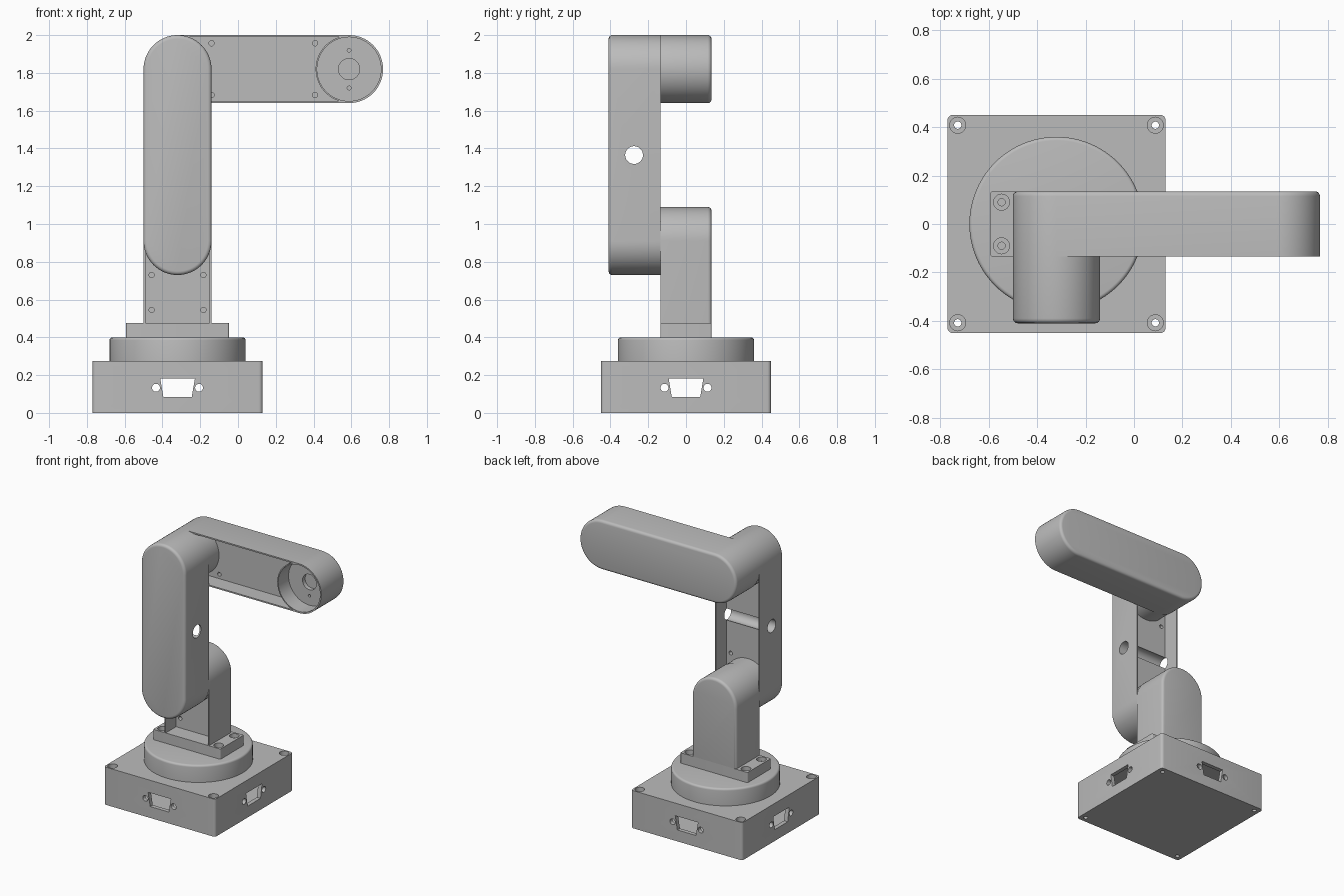
import bpy, bmesh
from math import cos, sin, pi
from mathutils import Vector

if "Cube" in bpy.data.objects:
    bpy.data.objects.remove(bpy.data.objects["Cube"])

grey = bpy.data.materials.new("machined_grey")
grey.use_nodes = True
GREY = (0.5, 0.5, 0.5, 1)
grey.diffuse_color = GREY
grey.node_tree.nodes["Principled BSDF"].inputs["Base Color"].default_value = GREY

X, Y, Z = Vector((1, 0, 0)), Vector((0, 1, 0)), Vector((0, 0, 1))
CX = -0.32          # column axis
JOINT_Y = -0.135    # plane where the links meet
R = 0.18            # link half width
POCKET = 0.12       # depth of the link recesses
WALL = 0.01


# ---- profiles ----
def arc(u, v, r, start, end, n):
    return [(u + r * cos(start + (end - start) * i / n),
             v + r * sin(start + (end - start) * i / n)) for i in range(n + 1)]


def circle(r, u=0, v=0, n=48):
    return arc(u, v, r, 0, 2 * pi, n)[:-1]


def pill(length, r, square=False):
    end = [(length, -r), (length, r)] if square else arc(length, 0, r, -pi / 2, pi / 2, 32)
    return arc(0, 0, r, pi / 2, 3 * pi / 2, 32) + end


def rounded_rect(hx, hy, r):
    pts = []
    for i, (sx, sy) in enumerate([(1, 1), (-1, 1), (-1, -1), (1, -1)]):
        pts += arc(sx * (hx - r), sy * (hy - r), r, i * pi / 2, (i + 1) * pi / 2, 5)
    return pts


# ---- solids ----
def prism(name, pts, origin, axes, depth, bevel=0):
    """Extrude a profile along the third axis, rounding the far rim."""
    U, V, W = axes
    o = Vector(origin)
    bm = bmesh.new()
    near = [bm.verts.new(o + U * u + V * v) for u, v in pts]
    far = [bm.verts.new(o + U * u + V * v + W * depth) for u, v in pts]
    bm.faces.new(near)
    cap = bm.faces.new(far)
    n = len(pts)
    for i in range(n):
        j = (i + 1) % n
        bm.faces.new((near[i], near[j], far[j], far[i]))
    bmesh.ops.recalc_face_normals(bm, faces=bm.faces)
    if bevel:
        bmesh.ops.bevel(bm, geom=list(cap.edges), offset=bevel, segments=4,
                        profile=0.5, affect='EDGES')
    mesh = bpy.data.meshes.new(name)
    bm.to_mesh(mesh)
    bm.free()
    mesh.materials.append(grey)
    ob = bpy.data.objects.new(name, mesh)
    bpy.context.collection.objects.link(ob)
    return ob


def cut(ob, pts, origin, axes, depth):
    cutter = prism("cutter", pts, origin, axes, depth)
    cutter.hide_render = True
    mod = ob.modifiers.new("cut", 'BOOLEAN')
    mod.operation, mod.solver, mod.object = 'DIFFERENCE', 'EXACT', cutter
    bpy.context.view_layer.objects.active = ob
    bpy.ops.object.modifier_apply(modifier=mod.name)
    bpy.data.objects.remove(cutter)


UP = (X, Y, Z)
DOWN = (X, Y, -Z)
parts = []

# ---- base box: hollow, with corner posts ----
base = prism("base_box", rounded_rect(0.45, 0.45, 0.02), (CX, 0, 0), UP, 0.275)
a, b = 0.42, 0.35
cross = [(a, b), (b, b), (b, a), (-b, a), (-b, b), (-a, b),
         (-a, -b), (-b, -b), (-b, -a), (b, -a), (b, -b), (a, -b)]
cut(base, cross, (CX, 0, 0.03), UP, 0.215)

# connector openings through all four walls
socket = [(-0.092, 0.05), (-0.075, -0.05), (0.075, -0.05), (0.092, 0.05)]
for axes, origin in [((X, Z, Y), (CX, -0.5, 0.133)), ((Y, Z, X), (CX - 0.5, 0, 0.133))]:
    for shape in (socket, circle(0.021, -0.114, 0, 24), circle(0.021, 0.114, 0, 24)):
        cut(base, shape, origin, axes, 1.0)

# counterbored corner screws
for sx in (-1, 1):
    for sy in (-1, 1):
        at = (CX + sx * 0.408, sy * 0.408, 0.28)
        cut(base, circle(0.033, n=32), at, DOWN, 0.04)
        cut(base, circle(0.015, n=24), at, DOWN, 0.4)
parts.append(base)

# ---- turntable and mounting flange ----
parts.append(prism("turntable", circle(0.36, n=96), (CX, 0, 0.27), UP, 0.13, 0.015))
flange = prism("shoulder_flange", rounded_rect(0.272, 0.135, 0.008), (CX, 0, 0.395), UP, 0.08)
for sx in (-1, 1):
    for sy in (-1, 1):
        at = (CX + sx * 0.227, sy * 0.09, 0.48)
        cut(flange, circle(0.033, n=32), at, DOWN, 0.035)
        cut(flange, circle(0.015, n=24), at, DOWN, 0.07)
parts.append(flange)


# ---- links: open shells with a bearing well at each joint ----
def link(name, origin, axes, length, depth, holes, wells, foot=0):
    U, V, W = axes
    o = Vector(origin)
    shell = prism(name, pill(length + foot, R, foot > 0), o, axes, depth, 0.02)
    cut(shell, pill(length, R - WALL, foot > 0), o - W * 0.01, axes, POCKET + 0.01)
    floor = o + W * (POCKET - 0.01)
    for u in holes:
        for v in (-0.137, 0.137):
            cut(shell, circle(0.014, u, v, 20), floor, axes, 0.05)
    for i, u in enumerate(wells):
        # hub recess and its two pin holes
        cut(shell, circle(0.056, u), floor, axes, 0.04)
        for v in (-0.1, 0.1):
            cut(shell, circle(0.01, u, v, 16), floor, axes, 0.04)
        ring = prism(name + "_bearing_ring_" + str(i + 1), circle(0.177, u, 0, 64),
                     o + W * 0.001, axes, POCKET + 0.005)
        cut(ring, circle(0.169, u, 0, 64), o - W * 0.01, axes, 0.2)
        parts.append(ring)
    parts.append(shell)
    return shell


link("shoulder", (CX, JOINT_Y, 0.91), (-Z, X, Y), 0.435, 0.27, (0.18, 0.365), (0,), 0.02)
arm = link("upper_arm", (CX, JOINT_Y, 1.82), (-Z, X, -Y), 0.91, 0.275, (0.18, 0.73), (0, 0.91))
link("forearm", (CX, JOINT_Y, 1.82), (X, Z, Y), 0.908, 0.27, (0.18, 0.728), (0, 0.908))

# cable hole across the upper arm
cut(arm, circle(0.047), (CX - 0.4, -0.275, 1.365), (Y, Z, X), 0.8)

# ---- shading ----
bpy.ops.object.select_all(action='DESELECT')
for ob in parts:
    ob.select_set(True)
bpy.context.view_layer.objects.active = base
bpy.ops.object.shade_smooth_by_angle(angle=0.5)
